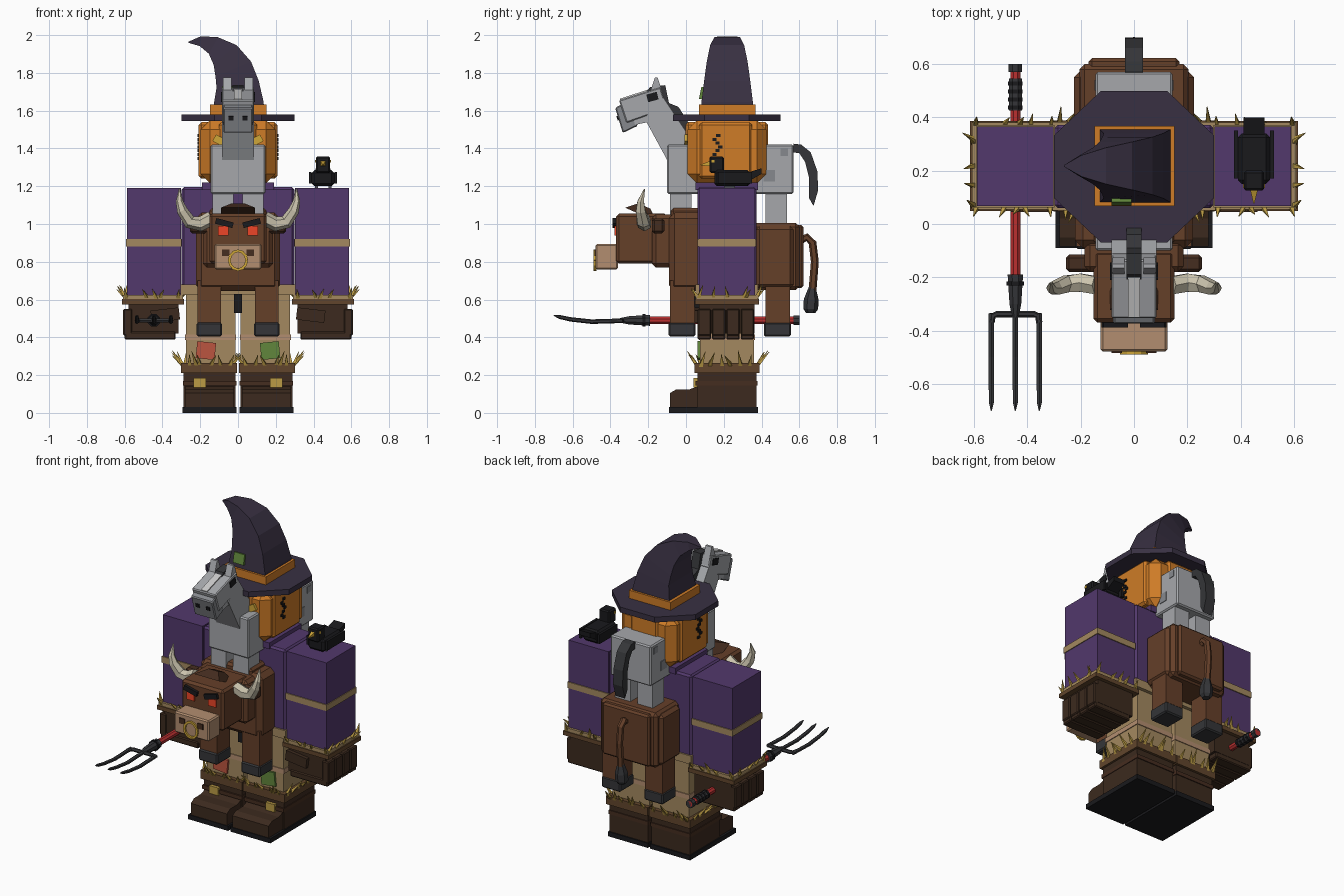
import bpy, bmesh, math, random
from mathutils import Vector as V, Matrix

if "Cube" in bpy.data.objects:
    bpy.data.objects.remove(bpy.data.objects["Cube"])
random.seed(4)

COL = dict(purple=(.085, .04, .15), tan=(.37, .25, .115), boot=(.045, .023, .013), cuff=(.12, .06, .025),
           straw=(.5, .33, .06), orange=(.62, .2, .02), dkorange=(.42, .12, .01), hat=(.04, .03, .055),
           grey=(.38, .39, .41), midgrey=(.24, .25, .27), dkgrey=(.07, .07, .08), iron=(.035, .036, .04),
           black=(.01, .01, .012), brown=(.13, .05, .022), dkbrown=(.06, .026, .014), muzzle=(.45, .27, .16),
           red=(.5, .03, .03), eye=(.85, .06, .02), cream=(.6, .55, .42), gold=(.62, .38, .04),
           green=(.12, .24, .045), patch=(.5, .09, .05), white=(.7, .7, .72))
MATS = {}
for k, c in COL.items():
    MATS[k] = bpy.data.materials.new(k)
    MATS[k].diffuse_color = (*c, 1)


def finish(bm, name, mat, mirror=False):
    bmesh.ops.recalc_face_normals(bm, faces=bm.faces)
    for side in (1, -1) if mirror else (1,):
        if side < 0:
            bmesh.ops.scale(bm, vec=(-1, 1, 1), verts=bm.verts)
            bmesh.ops.reverse_faces(bm, faces=bm.faces)
        me = bpy.data.meshes.new(name)
        bm.to_mesh(me)
        me.materials.append(MATS[mat])
        ob = bpy.data.objects.new(name, me)
        bpy.context.collection.objects.link(ob)
    bm.free()


def box(name, mat, x, y, z, bevel=0, mirror=False, tilt=0, axis='Y'):
    """Box from (min, max) pairs, optional chamfer and tilt about its centre."""
    bm = bmesh.new()
    c = V(((x[0]+x[1])/2, (y[0]+y[1])/2, (z[0]+z[1])/2))
    bmesh.ops.create_cube(bm, size=1)
    bmesh.ops.scale(bm, vec=(x[1]-x[0], y[1]-y[0], z[1]-z[0]), verts=bm.verts)
    if bevel:
        bmesh.ops.bevel(bm, geom=bm.edges[:], offset=bevel, segments=1, affect='EDGES')
    bmesh.ops.transform(bm, matrix=Matrix.Translation(c) @ Matrix.Rotation(tilt, 4, axis), verts=bm.verts)
    finish(bm, name, mat, mirror)


def prism(name, mat, yz, x, mirror=False, bevel=0):
    """Side-view outline extruded between two x values."""
    bm = bmesh.new()
    f = bm.faces.new([bm.verts.new((x[0], *p)) for p in yz])
    r = bmesh.ops.extrude_face_region(bm, geom=[f])
    bmesh.ops.translate(bm, vec=(x[1]-x[0], 0, 0), verts=[v for v in r['geom'] if isinstance(v, bmesh.types.BMVert)])
    if bevel:
        bmesh.ops.bevel(bm, geom=bm.edges[:], offset=bevel, segments=1, affect='EDGES')
    finish(bm, name, mat, mirror)


def loft(bm, pts, halves, sides, s):
    """Loft n-gon rings along a path; halves = (half along s, half across)."""
    pts, s, rings = [V(p) for p in pts], V(s).normalized(), []
    k = 1/math.cos(math.pi/sides)
    for i, p in enumerate(pts):
        t = (pts[min(i+1, len(pts)-1)] - pts[max(i-1, 0)]).normalized()
        n = t.cross(s).normalized()
        a, b = halves[i] if isinstance(halves[i], tuple) else (halves[i],)*2
        ang = [math.pi*(2*j+1)/sides for j in range(sides)]
        rings.append([bm.verts.new(p + s*a*k*math.cos(q) + n*b*k*math.sin(q)) for q in ang])
    for r0, r1 in zip(rings, rings[1:]):
        for j in range(sides):
            bm.faces.new((r0[j], r0[(j+1) % sides], r1[(j+1) % sides], r1[j]))
    bm.faces.new(rings[0])
    bm.faces.new(rings[-1])


def tube(name, mat, pts, halves, sides=6, s=(1, 0, 0), mirror=False):
    bm = bmesh.new()
    loft(bm, pts, halves, sides, s)
    finish(bm, name, mat, mirror)


def straw(name, x, y, z, per_side, length):
    """Straw spikes leaning outward around a rectangular cuff."""
    bm = bmesh.new()
    cor = [V((x[0], y[0], z)), V((x[1], y[0], z)), V((x[1], y[1], z)), V((x[0], y[1], z))]
    for i in range(4):
        a, b = cor[i], cor[(i+1) % 4]
        d = (b-a).normalized()
        out = V((d.y, -d.x, 0))
        for j in range(per_side):
            p = a.lerp(b, (j + random.uniform(.05, .95))/per_side)
            q = out*random.uniform(.4, .9) + V((0, 0, random.uniform(.7, 1.2))) + d*random.uniform(-.5, .5)
            loft(bm, [p - q*.01, p + q.normalized()*length*random.uniform(.7, 1.1)], [.011, .001], 4, d)
    finish(bm, name, 'straw', True)


# boots, trousers, knee patches
box('boot_sole', 'black', (.008, .295), (-.09, .38), (0, .03), 0, True)
box('boot_shaft', 'boot', (.012, .288), (.06, .372), (.03, .22), 0, True)
prism('boot_toe', 'boot', [(-.085, .03), (-.085, .105), (-.05, .125), (.02, .125), (.06, .14), (.06, .03)], (.02, .28), True)
box('boot_strap', 'dkbrown', (.008, .292), (.05, .378), (.145, .17), 0, True)
box('boot_buckle', 'straw', (.17, .235), (.04, .06), (.135, .185), 0, True)
box('boot_cuff', 'cuff', (.004, .302), (.046, .388), (.21, .265), 0, True)
straw('boot_straw', (.03, .295), (.055, .38), .255, 6, .085)
box('trouser_leg', 'tan', (.012, .275), (.075, .36), (.25, .64), 0, True)
box('trouser_fold', 'muzzle', (.01, .28), (.07, .365), (.385, .415), 0, True)
box('red_patch', 'patch', (-.22, -.12), (.062, .08), (.285, .375), 0, False, .1)
box('green_patch', 'green', (.12, .22), (.062, .08), (.285, .375), 0, False, -.1)

# torso, sleeves, gloves
box('torso', 'purple', (-.298, .298), (.06, .372), (.63, 1.195), .012)
box('belt', 'tan', (-.305, .305), (.05, .382), (.625, .68))
box('belt_tail', 'black', (-.02, .02), (.03, .08), (.53, .63))
box('neck', 'purple', (-.19, .19), (.05, .38), (1.18, 1.22))
box('sleeve', 'purple', (.302, .588), (.068, .365), (.62, 1.19), 0, True)
box('sleeve_band', 'tan', (.299, .593), (.062, .371), (.88, .92), 0, True)
box('sleeve_cuff', 'tan', (.292, .608), (.054, .38), (.6, .625), 0, True)
box('sleeve_cuff_lower', 'cuff', (.285, .615), (.048, .386), (.575, .602), 0, True)
straw('sleeve_straw', (.3, .6), (.06, .375), .615, 5, .065)
box('glove_palm', 'boot', (.315, .58), (.068, .362), (.42, .58), 0, True)
box('glove_thumb', 'boot', (.31, .46), (.045, .12), (.485, .55), 0, True, .12)
for i in range(4):
    y = .062 + i*.076
    box('glove_finger', 'boot', (.56, .608), (y, y+.07), (.41, .55), .006, True)
    box('glove_finger_curl', 'boot', (.33, .6), (y, y+.07), (.388, .43), .006, True)

# pumpkin head with ribs, stitches and carved face
box('pumpkin', 'orange', (-.198, .198), (.008, .425), (1.215, 1.55), .05)
box('pumpkin_front_rib', 'orange', (-.1, .1), (-.002, .435), (1.24, 1.54), .015)
box('pumpkin_side_rib', 'orange', (-.208, .208), (.07, .35), (1.24, 1.54), .015)
box('carved_eye', 'gold', (.06, .13), (-.008, .02), (1.42, 1.46), 0, True, -.5)
box('carved_mouth', 'black', (-.12, .12), (-.006, .02), (1.28, 1.31))
for i, dy in enumerate((.16, .14, .155, .17, .155, .14, .16)):
    box('side_stitch', 'black', (.2, .215), (dy, dy+.022), (1.34+i*.02, 1.356+i*.02), 0, True)

# hat
tube('hat_brim', 'hat', [(0, .215, 1.545), (0, .215, 1.58)], [(.3, .284)]*2, 8)
box('hat_band', 'orange', (-.148, .152), (.068, .368), (1.58, 1.632))
tube('hat_cone', 'hat',
     [(.004, .218, 1.58), (.004, .218, 1.64), (-.002, .218, 1.74), (-.025, .218, 1.82), (-.068, .218, 1.895),
      (-.13, .218, 1.945), (-.2, .218, 1.968), (-.262, .218, 1.962)],
     [(.14, .135), (.136, .132), (.122, .113), (.108, .102), (.09, .08), (.068, .05), (.04, .026), (.003, .003)], 4, (0, 1, 0))
box('hat_patch', 'green', (-.085, -.01), (.075, .1), (1.66, 1.725), 0, False, -.2, 'X')

# crow
box('crow_body', 'black', (.39, .51), (.15, .34), (1.2, 1.285), .015)
box('crow_wing', 'black', (.375, .39), (.17, .35), (1.215, 1.275))
box('crow_wing', 'black', (.51, .525), (.17, .35), (1.215, 1.275))
prism('crow_tail', 'black', [(.32, 1.22), (.32, 1.27), (.4, 1.295), (.4, 1.265)], (.41, .49))
box('crow_head', 'black', (.412, .488), (.125, .2), (1.27, 1.358), .008)
tube('crow_beak', 'gold', [(.45, .13, 1.32), (.45, .078, 1.312)], [.014, .002], 4)
for x in (.408, .48):
    box('crow_eye', 'gold', (x, x+.012), (.135, .15), (1.325, 1.34))
    box('crow_foot', 'dkgrey', (x, x+.015), (.2, .26), (1.19, 1.2))

# bull body, legs, tail
box('bull_rear', 'brown', (-.205, .205), (.2, .6), (.65, 1.005), .02)
box('bull_rump', 'brown', (-.17, .17), (.55, .622), (.66, .995), .012)
box('bull_side', 'brown', (-.225, .225), (.37, .57), (.66, .99), .02)
box('bull_chest', 'brown', (-.222, .222), (-.09, .25), (.645, 1.06), .03)
box('bull_hump', 'brown', (-.15, .15), (-.08, .2), (1.03, 1.085), .015)
box('bull_neck', 'brown', (-.185, .185), (-.18, -.06), (.77, 1.05), .02)
for n, y in (('front', -.085), ('rear', .42)):
    box(f'bull_{n}_leg', 'brown', (.09, .215), (y, y+.13), (.47, .7), 0, True)
    box(f'bull_{n}_hoof', 'iron', (.085, .22), (y-.008, y+.135), (.405, .478), .008, True)
tube('bull_tail', 'brown', [(0, .6, .91), (0, .64, .93), (0, .67, .9), (0, .682, .8), (0, .67, .65)], [.018]*5, 6)
tube('bull_tail_tuft', 'iron', [(0, .67, .68), (0, .663, .6), (0, .66, .55), (0, .66, .53)], [.012, .034, .034, .022], 6)

# bull head
box('bull_head', 'brown', (-.152, .152), (-.37, -.1), (.79, 1.055), .015)
tube('bull_forelock', 'dkbrown', [(0, -.24, 1.05), (0, -.22, 1.095)], [(.09, .09), (.035, .035)], 4)
box('bull_muzzle', 'muzzle', (-.125, .125), (-.478, -.36), (.76, .895), .008)
box('bull_nostril', 'dkbrown', (.045, .085), (-.484, -.46), (.83, .865), 0, True)
box('bull_eye', 'eye', (.05, .105), (-.378, -.36), (.94, .99), 0, True)
box('bull_brow', 'black', (.025, .12), (-.388, -.36), (.99, 1.02), 0, True, -.25)
box('bull_ear', 'dkbrown', (.14, .255), (-.18, -.115), (.95, 1.03), .012, True)
tube('bull_horn', 'cream', [(.14, -.23, 1.03), (.2, -.22, 1.0), (.255, -.225, 1.01), (.295, -.24, 1.07), (.31, -.24, 1.12), (.31, -.22, 1.185)],
     [.033, .034, .031, .025, .017, .003], 6, (0, 1, 0), True)
ring = [(.046*math.cos(a), -.482, .808 + .05*math.sin(a)) for a in [i*math.tau/12 for i in range(13)]]
tube('nose_ring', 'gold', ring, [.007]*13, 4, (0, 1, 0))

# donkey body, legs, tail
box('donkey_body', 'grey', (-.145, .145), (-.1, .57), (1.16, 1.42), .008)
box('donkey_spot', 'midgrey', (-.149, .149), (.41, .47), (1.225, 1.285))
box('donkey_small_spot', 'midgrey', (-.149, .149), (.5, .54), (1.36, 1.4))
box('donkey_front_leg', 'grey', (.025, .135), (-.085, .03), (1.0, 1.17), 0, True)
box('donkey_rear_leg', 'grey', (.025, .135), (.42, .535), (1.0, 1.17), 0, True)
prism('donkey_tail', 'iron', [(.56, 1.38), (.57, 1.425), (.61, 1.42), (.66, 1.38), (.695, 1.28), (.7, 1.18), (.675, 1.095),
                              (.65, 1.14), (.65, 1.25), (.63, 1.33), (.6, 1.375)], (-.034, .034))

# donkey neck, head, mane, ears
prism('donkey_neck', 'grey', [(-.095, 1.33), (-.22, 1.56), (-.12, 1.67), (.02, 1.46), (.06, 1.36)], (-.085, .085))
prism('donkey_head', 'grey', [(-.315, 1.535), (-.355, 1.655), (-.135, 1.725), (-.1, 1.61)], (-.085, .085), False, .006)
prism('donkey_muzzle', 'midgrey', [(-.335, 1.482), (-.375, 1.615), (-.3, 1.655), (-.255, 1.52)], (-.078, .078), False, .006)
prism('donkey_jaw', 'grey', [(-.27, 1.525), (-.29, 1.6), (-.11, 1.66), (-.15, 1.55)], (-.08, .08))
prism('donkey_blaze', 'white', [(-.345, 1.63), (-.35, 1.663), (-.2, 1.712), (-.2, 1.68)], (-.022, .022))
prism('donkey_nostril', 'black', [(-.362, 1.548), (-.368, 1.57), (-.34, 1.58), (-.335, 1.555)], (.025, .05), True)
prism('donkey_eye', 'black', [(-.2, 1.645), (-.21, 1.685), (-.155, 1.7), (-.145, 1.66)], (.08, .09), True)
prism('donkey_ear', 'grey', [(-.19, 1.7), (-.165, 1.775), (-.15, 1.775), (-.125, 1.7)], (.035, .08), True)
prism('donkey_mane', 'iron', [(-.21, 1.7), (-.19, 1.725), (-.11, 1.735), (-.09, 1.64), (-.04, 1.62), (.05, 1.48), (.04, 1.42), (-.14, 1.64)], (-.028, .028))

# pitchfork held in the left-hand glove
X, Z = -.445, .49


def rod(name, mat, y0, y1, r, sides=8):
    tube(name, mat, [(X, y0, Z), (X, y1, Z)], [r]*2, sides)


rod('fork_handle', 'red', -.22, .6, .019)
rod('fork_grip', 'iron', .425, .545, .024)
for i in range(4):
    rod('fork_grip_ring', 'black', .43+i*.03, .445+i*.03, .027)
rod('fork_end_cap', 'iron', .57, .6, .025)
tube('fork_socket', 'iron', [(X, -.19, Z), (X, -.3, Z), (X, -.35, Z)], [.029, .022, .012], 8)
rod('fork_collar', 'black', -.23, -.215, .033)
for d in (-.09, 0, .09):
    path = [(X+d, -.335, .488), (X+d, -.5, .483), (X+d, -.61, .495), (X+d, -.67, .508), (X+d, -.7, .516)]
    tube('fork_tine', 'iron', path, [.0105, .0105, .01, .009, .002], 6)
tube('fork_crossbar', 'iron', [(X-.09, -.37, .488), (X-.085, -.345, .488), (X-.07, -.338, .488), (X+.07, -.338, .488),
                               (X+.085, -.345, .488), (X+.09, -.37, .488)], [.0105]*6, 6, (0, 0, 1))

for m in bpy.data.materials:
    if m.users and not m.is_grease_pencil:
        m.use_nodes = True
        m.node_tree.nodes["Principled BSDF"].inputs["Base Color"].default_value = m.diffuse_color
